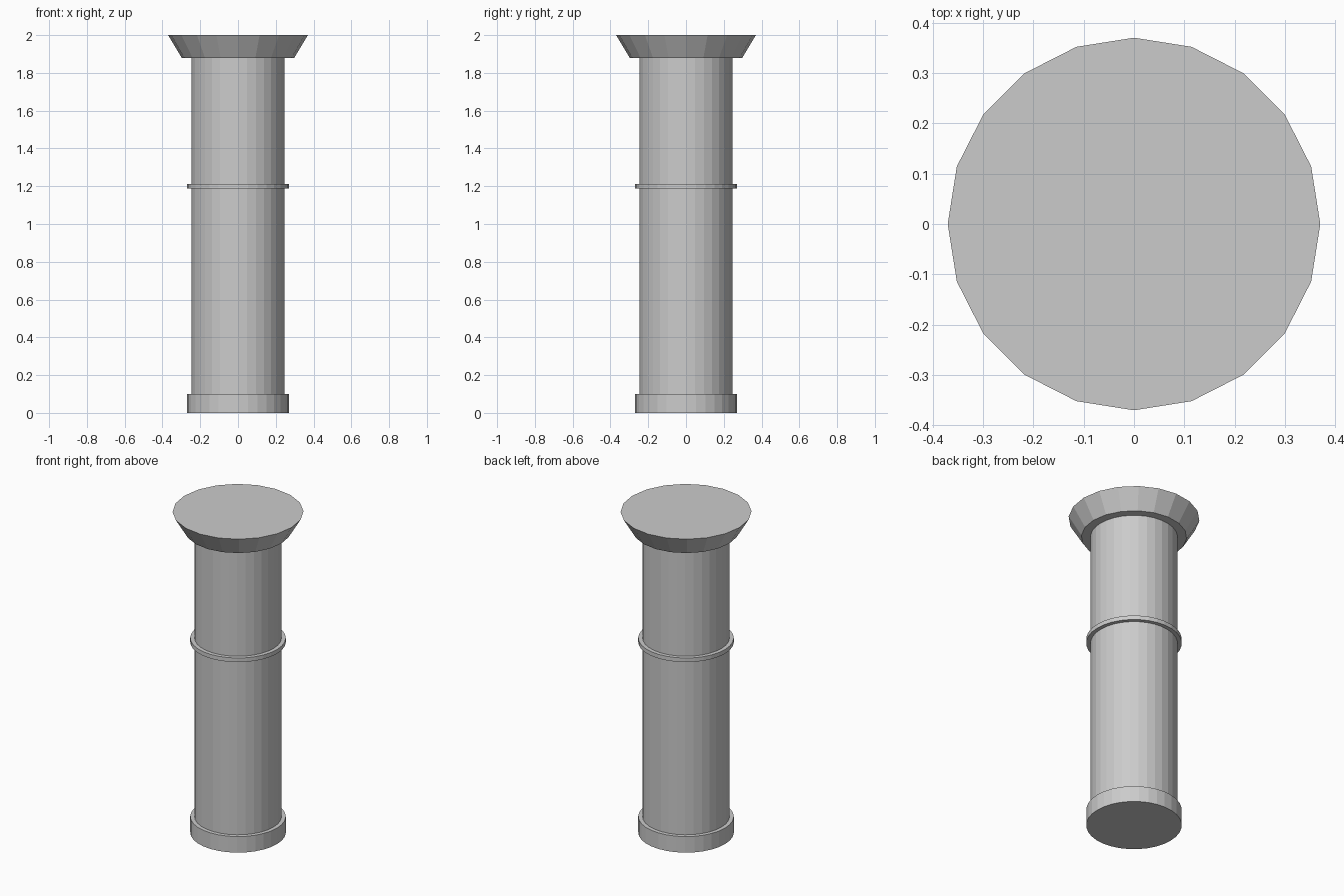
import bpy

if "Cube" in bpy.data.objects:
    bpy.data.objects.remove(bpy.data.objects["Cube"])


def drum(name, sides, r_bottom, r_top, z0, z1):
    """Flat-faced round section between two heights."""
    bpy.ops.mesh.primitive_cone_add(vertices=sides, radius1=r_bottom, radius2=r_top,
                                    depth=z1 - z0, location=(0, 0, (z0 + z1) / 2))
    bpy.context.object.name = name


# Plinth, shaft and thin collar
drum("base", 32, 0.27, 0.27, 0.0, 0.10)
drum("shaft", 32, 0.246, 0.246, 0.05, 1.92)
drum("collar", 32, 0.27, 0.27, 1.187, 1.213)

# Flared capital
drum("capital", 20, 0.298, 0.37, 1.88, 2.0)
